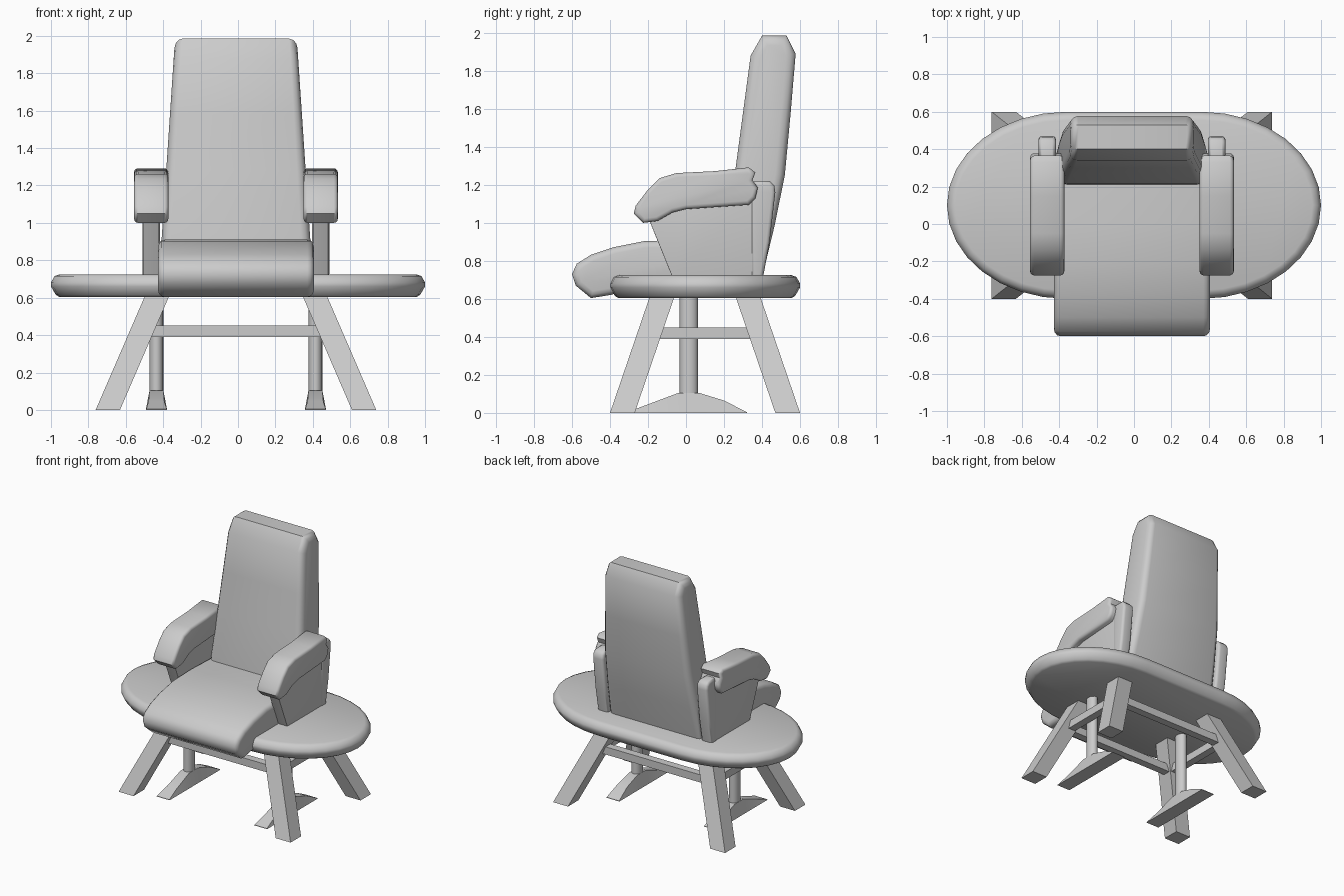
import bpy, bmesh, math
from mathutils import Vector

if "Cube" in bpy.data.objects:
    bpy.data.objects.remove(bpy.data.objects["Cube"], do_unlink=True)

CX = -0.011          # sideways centre of the chair and legs
TABLE_Y = 0.1        # depth centre of the table and legs

grey = bpy.data.materials.new("plain grey")
grey.use_nodes = True
grey.diffuse_color = (0.6, 0.6, 0.6, 1)
grey.node_tree.nodes["Principled BSDF"].inputs["Base Color"].default_value = (0.6, 0.6, 0.6, 1)


def finish(name, bm, smooth=None):
    bmesh.ops.recalc_face_normals(bm, faces=bm.faces)
    mesh = bpy.data.meshes.new(name)
    bm.to_mesh(mesh)
    bm.free()
    mesh.materials.append(grey)
    obj = bpy.data.objects.new(name, mesh)
    bpy.context.collection.objects.link(obj)
    if smooth:
        bpy.ops.object.select_all(action='DESELECT')
        obj.select_set(True)
        bpy.context.view_layer.objects.active = obj
        bpy.ops.object.shade_smooth_by_angle(angle=math.radians(smooth))
    return obj


def inset(points, d):
    """Move a closed 2D outline inward by d."""
    pts = [Vector(p) for p in points]
    n = len(pts)
    area = sum(pts[i - 1].cross(pts[i]) for i in range(n))
    side = 1 if area > 0 else -1
    result = []
    for i, p in enumerate(pts):
        a = (p - pts[i - 1]).normalized()
        b = (pts[(i + 1) % n] - p).normalized()
        na, nb = Vector((-a.y, a.x)), Vector((-b.y, b.x))
        m = (na + nb).normalized()
        result.append(p + m * side * d / max(0.6, m.dot(na)))
    return result


def loft(bm, rings):
    """Skin a list of equal-length 3D rings and cap both ends."""
    rows = [[bm.verts.new(p) for p in ring] for ring in rings]
    n = len(rows[0])
    for a, b in zip(rows, rows[1:]):
        for i in range(n):
            j = (i + 1) % n
            bm.faces.new((a[i], a[j], b[j], b[i]))
    bm.faces.new(rows[0])
    bm.faces.new(rows[-1])


def cushion(name, profile, x, half, r, taper=lambda z: 1, smooth=50):
    """Side profile (y, z) drawn out across x with rounded sides of radius r."""
    layers = []
    for k in range(4):
        t = math.radians(90 - 30 * k)
        layers.append((half - r + r * math.sin(t), r * (1 - math.cos(t))))
    layers = [(-w, d) for w, d in layers] + [(w, d) for w, d in reversed(layers)]
    rings = [[(x + w * taper(z), y, z) for y, z in inset(profile, d)]
             for w, d in layers]
    bm = bmesh.new()
    loft(bm, rings)
    return finish(name, bm, smooth)


def box(name, size, centre, lean=(0, 0)):
    """Box whose top is shifted sideways by lean."""
    bm = bmesh.new()
    bmesh.ops.create_cube(bm, size=1)
    for v in bm.verts:
        s = v.co.z
        v.co = Vector([c * d + o for c, d, o in zip(v.co, size, centre)])
        v.co.x += lean[0] * s
        v.co.y += lean[1] * s
    return finish(name, bm)


# Oval table top with a rounded rim
outline = []
for sx in (1, -1):
    for i in range(17):
        a = math.pi * (i / 16 - 0.5)
        outline.append((sx * (0.36 + 0.64 * math.cos(a)), TABLE_Y + sx * 0.5 * math.sin(a)))
rim = [(0.604, 0.045), (0.615, 0.026), (0.66, 0), (0.68, 0), (0.715, 0.018), (0.725, 0.045)]
bm = bmesh.new()
loft(bm, [[(p.x, p.y, z) for p in inset(outline, d)] for z, d in rim])
finish("table_top", bm, 50)

# Splayed table legs
for sx, side in ((1, "left"), (-1, "right")):
    for sy, end in ((-1, "front"), (1, "back")):
        box(f"{end}_{side}_leg", (0.13, 0.13, 0.62),
            (CX + sx * 0.551, TABLE_Y + sy * 0.329, 0.31), (-sx * 0.268, -sy * 0.212))

# Rails between the legs
for sy, end in ((-1, "front"), (1, "back")):
    box(f"{end}_rail", (1.0, 0.06, 0.06), (CX, TABLE_Y + sy * 0.28, 0.42))
for sx, side in ((1, "left"), (-1, "right")):
    box(f"{side}_rail", (0.06, 0.6, 0.06), (CX + sx * 0.49, TABLE_Y, 0.42))

# Chair posts with spreading feet
foot_steps = [(-0.31, 0.004, 0.055), (-0.2, 0.045, 0.042), (-0.04, 0.105, 0.037),
              (0.07, 0.105, 0.037), (0.2, 0.065, 0.042), (0.32, 0.004, 0.055)]
for sx, side in ((1, "left"), (-1, "right")):
    x = CX + sx * 0.425
    bm = bmesh.new()
    loft(bm, [[(x + 0.037 * math.cos(a), 0.015 + 0.048 * math.sin(a), z)
               for a in (math.tau * i / 16 for i in range(16))] for z in (0.05, 0.64)])
    finish(f"{side}_post", bm, 40)
    bm = bmesh.new()
    loft(bm, [[(x - 0.057, y, 0), (x + 0.057, y, 0), (x + w, y, h), (x - w, y, h)]
              for y, h, w in foot_steps])
    finish(f"{side}_foot", bm, 40)

# Seat cushion with a drooping front
seat = [(-0.6, 0.73), (-0.575, 0.785), (-0.5, 0.832), (-0.38, 0.872), (-0.22, 0.904),
        (0.0, 0.91), (0.3, 0.9), (0.38, 0.7), (-0.28, 0.66), (-0.39, 0.622),
        (-0.5, 0.604), (-0.58, 0.67)]
cushion("seat", seat, CX, 0.417, 0.035)

# Tall tapering backrest
back = [(0.2, 0.72), (0.215, 0.95), (0.26, 1.28), (0.3, 1.58), (0.34, 1.88), (0.4, 1.985),
        (0.53, 1.985), (0.577, 1.89), (0.55, 1.57), (0.52, 1.25), (0.465, 0.98), (0.4, 0.71)]
cushion("backrest", back, CX, 0.405, 0.05, lambda z: 1 - 0.19 * (z - 0.8) / 1.15)

# Armrests: padded top, flat side panel and rounded rear support
pad = [(-0.275, 1.05), (-0.265, 1.09), (-0.2, 1.175), (-0.14, 1.235), (-0.05, 1.262),
       (0.15, 1.272), (0.33, 1.292), (0.365, 1.265), (0.35, 1.225), (0.378, 1.185),
       (0.365, 1.13), (0.33, 1.095), (0.0, 1.072), (-0.07, 1.055), (-0.15, 1.01),
       (-0.225, 1.0)]
panel = [(-0.2, 1.03), (-0.07, 0.71), (0.36, 0.71), (0.4, 1.18), (0.0, 1.18)]
support = [(0.34, 0.71), (0.405, 0.71), (0.44, 0.9), (0.47, 1.16), (0.465, 1.195),
           (0.44, 1.22), (0.36, 1.22), (0.34, 1.17)]
for sx, side in ((1, "left"), (-1, "right")):
    x = CX + sx * 0.453
    cushion(f"{side}_arm_pad", pad, x, 0.092, 0.022)
    cushion(f"{side}_arm_panel", panel, x, 0.042, 0.004, smooth=30)
    cushion(f"{side}_arm_support", support, x, 0.047, 0.02)
